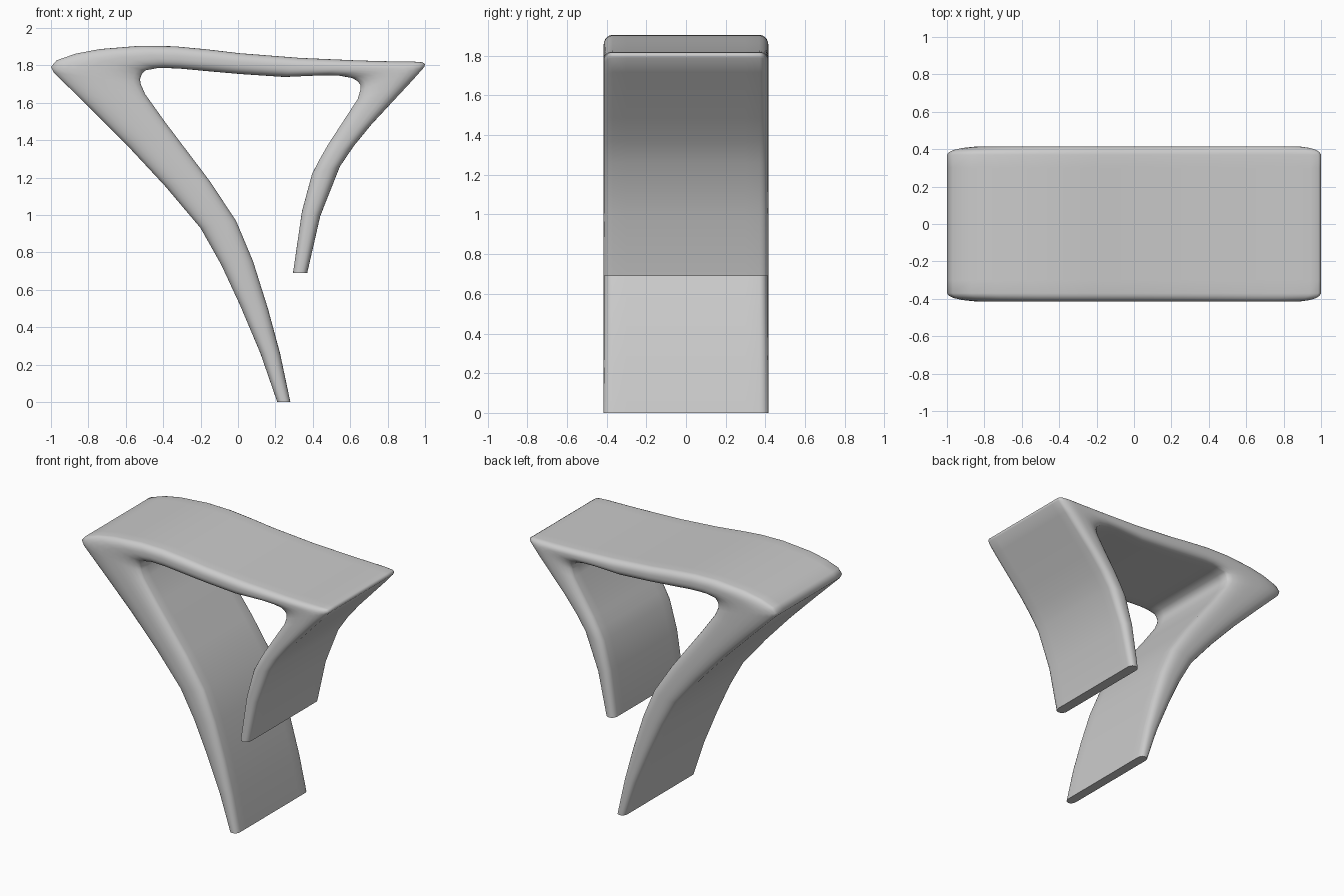
import bpy, bmesh
from math import sin, cos, pi

# Side profile as pairs (outer x, outer z, inner x, inner z),
# running left foot -> left corner -> top -> right corner -> right leg end
STATIONS = [
    (0.21, 0, 0.28, 0), (0.12, 0.26, 0.225, 0.26), (0.01, 0.52, 0.16, 0.50),
    (-0.09, 0.735, 0.08, 0.754), (-0.20, 0.93, -0.01, 0.968),
    (-0.39, 1.155, -0.15, 1.18), (-0.59, 1.37, -0.39, 1.497),
    (-0.79, 1.57, -0.497, 1.647), (-0.985, 1.762, -0.52, 1.70),
    (-1.0, 1.792, -0.524, 1.727), (-0.97, 1.827, -0.515, 1.752),
    (-0.87, 1.862, -0.497, 1.773), (-0.74, 1.887, -0.428, 1.786),
    (-0.52, 1.905, -0.38, 1.786), (-0.34, 1.902, -0.30, 1.782),
    (-0.17, 1.886, -0.15, 1.768), (0.01, 1.865, 0.01, 1.754),
    (0.33, 1.84, 0.25, 1.738), (0.65, 1.826, 0.45, 1.747),
    (0.80, 1.822, 0.54, 1.745), (0.94, 1.82, 0.61, 1.733),
    (0.985, 1.817, 0.64, 1.715), (1.0, 1.807, 0.655, 1.695),
    (0.995, 1.79, 0.655, 1.67), (0.93, 1.717, 0.64, 1.62),
    (0.716, 1.487, 0.48, 1.374), (0.62, 1.37, 0.435, 1.295),
    (0.545, 1.26, 0.396, 1.22), (0.44, 0.995, 0.342, 1.02),
    (0.37, 0.69, 0.294, 0.69),
]
HALF, ROUND, FRAC = 0.415, 0.045, 0.42


def cross_section():
    """Rounded band section: (u from outer to inner, y)."""
    quarter = [(0.0, 0.30)]
    for i in range(6):
        a = i / 5 * pi / 2
        quarter.append((FRAC * (1 - cos(a)), HALF - ROUND * (1 - sin(a))))
    half = quarter + [(1 - u, y) for u, y in reversed(quarter)]
    return half + [(u, -y) for u, y in reversed(half)]


# Looped band swept along the stations
bm = bmesh.new()
section = cross_section()
rings = []
for ox, oz, ix, iz in STATIONS:
    rings.append([bm.verts.new((ox + (ix - ox) * u, y, oz + (iz - oz) * u))
                  for u, y in section])
n = len(section)
for a, b in zip(rings, rings[1:]):
    for i in range(n):
        j = (i + 1) % n
        bm.faces.new((a[i], a[j], b[j], b[i])).smooth = True

# Flat ends of both legs, with crisp borders
for ring in (rings[0], rings[-1]):
    cap = bm.faces.new(ring)
    cap.smooth = False
    for e in cap.edges:
        e.smooth = False
bmesh.ops.recalc_face_normals(bm, faces=bm.faces[:])

mesh = bpy.data.meshes.new("folded_band")
bm.to_mesh(mesh)
bm.free()
band = bpy.data.objects.new("folded_band", mesh)
bpy.context.collection.objects.link(band)
